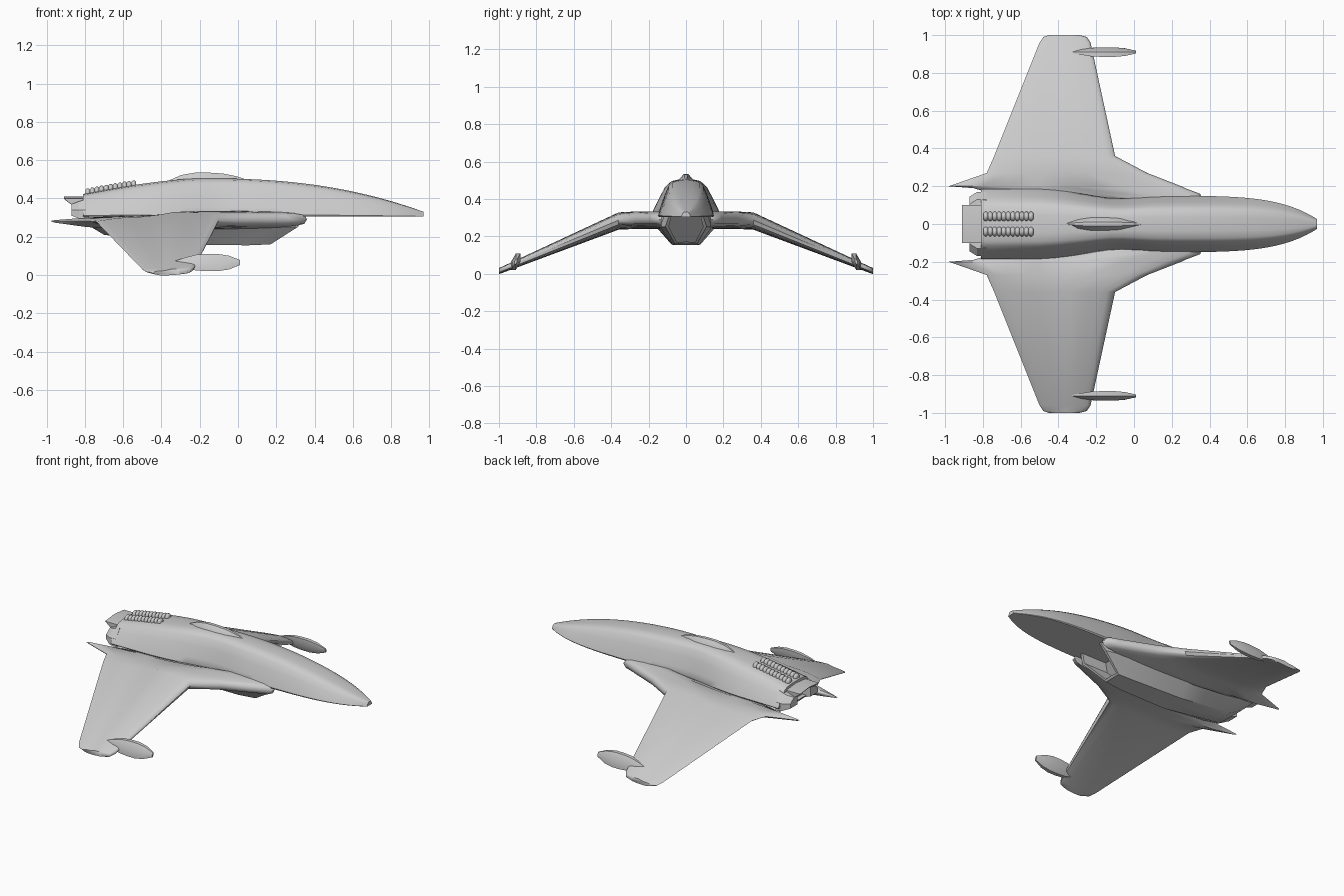
import bpy, bmesh, math
from mathutils import Vector

cube = bpy.data.objects.get("Cube")
if cube:
    bpy.data.objects.remove(cube)

# Single hull colour
shade = (0.6, 0.6, 0.6, 1)
hull_grey = bpy.data.materials.new("hull grey")
hull_grey.use_nodes = True
hull_grey.diffuse_color = shade
hull_grey.node_tree.nodes["Principled BSDF"].inputs["Base Color"].default_value = shade


def loft(name, rings, angle, mirror=False, inset=None, depth=None):
    """Skin closed rings; inset and depth hollow out the first end."""
    bm = bmesh.new()
    loops = [[bm.verts.new(point) for point in ring] for ring in rings]
    for first, second in zip(loops, loops[1:]):
        for i in range(len(first)):
            bm.faces.new((first[i - 1], first[i], second[i], second[i - 1]))
    opening = bm.faces.new(loops[0])
    bm.faces.new(loops[-1])
    bmesh.ops.recalc_face_normals(bm, faces=bm.faces)
    if inset:
        bmesh.ops.inset_region(bm, faces=[opening], thickness=inset)
        floor = bmesh.ops.extrude_discrete_faces(bm, faces=[opening])["faces"][0]
        bmesh.ops.translate(bm, verts=floor.verts, vec=Vector((depth, 0, 0)))
    mesh = bpy.data.meshes.new(name)
    bm.to_mesh(mesh)
    bm.free()
    mesh.materials.append(hull_grey)
    part = bpy.data.objects.new(name, mesh)
    bpy.context.collection.objects.link(part)
    if mirror:
        part.modifiers.new("mirror", "MIRROR").use_axis = (False, True, False)
    bpy.ops.object.select_all(action="DESELECT")
    bpy.context.view_layer.objects.active = part
    part.select_set(True)
    bpy.ops.object.shade_smooth_by_angle(angle=math.radians(angle))


def symmetric(half):
    """Complete a half ring that starts and ends on the centre plane."""
    return half + [(x, -y, z) for x, y, z in reversed(half[1:-1])]


def circle(count):
    """Cosine and sine pairs around a circle."""
    angles = [math.tau * i / count for i in range(count)]
    return [(math.cos(a), math.sin(a)) for a in angles]


def spread(start, end, count):
    """Evenly spaced values, both ends included."""
    return [start + (end - start) * i / (count - 1) for i in range(count)]


def ramp(value):
    """Smooth step from zero to one."""
    value = min(1, max(0, value))
    return value * value * (3 - 2 * value)


# Upper fuselage: blunt nose, narrow waist, broad rear, sloping straight sides
def hull_top(x):
    nose = max(0, (x + 0.18) / 1.15)
    tail = max(0, (-0.2 - x) / 0.6)
    return 0.33 + 0.175 * (1 - nose ** 2.4) - 0.08 * tail ** 1.5


def hull_width(x):
    nose = max(0, (x + 0.18) / 1.15)
    waist = math.exp(-((x + 0.08) / 0.13) ** 2)
    return 0.025 + 0.125 * (1 - nose ** 6) - 0.015 * waist + 0.035 * ramp((-0.12 - x) / 0.4)


def hull_ring(x):
    base, width = 0.305, hull_width(x)
    height = hull_top(x) - base
    sides = [(0.97, 0), (1, 0.05), (0.93, 0.25), (0.77, 0.6), (0.63, 0.86), (0.5, 0.96), (0.25, 1)]
    half = [(x, width * across, base + height * up) for across, up in sides]
    return symmetric([(x, 0, base)] + half + [(x, 0, base + height)])


loft("fuselage", [hull_ring(0.97 - 1.78 * t ** 1.3) for t in spread(0, 1, 30)], 40)


# Belly with raked intake: top x, rake length, upper width, lower width, bottom height
def belly_ring(x, rake, upper, lower, bottom):
    return symmetric([(x, 0, 0.32), (x, upper * 0.8, 0.32),
                      (x - rake * 0.2, upper, 0.22 + bottom * 0.2),
                      (x - rake, lower, bottom), (x - rake, 0, bottom)])


belly = [belly_ring(0.35, 0.18, 0.11, 0.06, 0.16), belly_ring(0.2, 0.15, 0.14, 0.07, 0.155),
         belly_ring(-0.3, 0, 0.16, 0.08, 0.16), belly_ring(-0.7, 0, 0.17, 0.07, 0.21),
         belly_ring(-0.8, 0, 0.16, 0.06, 0.27)]
loft("belly_intake", belly, 30, inset=0.018, depth=-0.18)


# Drooping wings: flat shelf at the root, then a straight slope to the tip
def wing_ring(span, leading, trailing):
    drop = max(0, span - 0.35)
    top, bottom = 0.338 - 0.47 * drop, 0.245 - 0.377 * drop
    middle, half = (top + bottom) / 2, (top - bottom) / 2
    ring = []
    for along, up in circle(24):
        chord = (1 - along) / 2
        bulge = math.copysign(abs(up) ** 0.5, up)
        if up > 0:
            bulge *= 1 - 0.5 * ramp((chord - 0.35) / 0.25)
        bulge *= min(1, 0.3 + 3.5 * (1 - chord))
        ring.append((leading + (trailing - leading) * chord, span, middle + half * (bulge - 0.2 * chord)))
    return ring


wing = [wing_ring(0.13, 0.36, -0.4), wing_ring(0.16, 0.35, -0.75), wing_ring(0.19, 0.27, -0.85),
        wing_ring(0.2, 0.25, -0.98), wing_ring(0.27, 0.07, -0.78), wing_ring(0.36, -0.1, -0.74),
        wing_ring(0.96, -0.23, -0.5), wing_ring(0.99, -0.25, -0.48), wing_ring(1, -0.29, -0.45)]
loft("wing", wing, 50, mirror=True)

# Wingtip pods: leaning six-sided spindles
fullness = [0.3, 0.8, 1, 1, 0.9, 0.55, 0.1]
pod = []
for x, full in zip(spread(0.01, -0.34, len(fullness)), fullness):
    pod.append([(x, 0.91 + full * (0.025 * along - 0.015 * up), 0.065 + 0.052 * full * up)
                for along, up in circle(6)])
loft("wingtip_pod", pod, 30, mirror=True)

# Dorsal fairing: slim ridge over the waist
fullness = [0.1, 0.6, 0.9, 1, 1, 0.75, 0.1]
fairing = []
for x, full in zip(spread(0.07, -0.37, len(fullness)), fullness):
    width, top = 0.033 * full, 0.485 + 0.05 * full
    fairing.append(symmetric([(x, 0, 0.46), (x, width * 1.5, 0.46), (x, width, top - 0.025),
                              (x, width / 3, top), (x, 0, top)]))
loft("dorsal_fairing", fairing, 30)


# Raked exhaust nozzle with an overhanging hood and an open rear
def nozzle_ring(x):
    hood, lip = x - 0.08, x - 0.03
    return symmetric([(hood, 0, 0.41), (hood, 0.1, 0.4), (lip, 0.1, 0.36),
                      (x, 0.08, 0.3), (x, 0, 0.3)])


loft("exhaust_nozzle", [nozzle_ring(-0.83), nozzle_ring(-0.7)], 20, inset=0.015, depth=0.09)


# Tapered side housings flanking the nozzle
def housing_ring(x, width, height):
    inner, low, high = 0.07, 0.34 - height, 0.34 + height
    return [(x, inner, low), (x, width, low), (x, width, 0.34),
            (x, width - 0.04, high), (x, inner, high)]


loft("nozzle_side", [housing_ring(-0.87, 0.145, 0.03), housing_ring(-0.83, 0.17, 0.045),
                     housing_ring(-0.78, 0.17, 0.06)], 25, mirror=True)

# Ribbed exhaust rows on the rear deck
for number, x in enumerate(spread(-0.785, -0.545, 11), start=1):
    height = hull_top(x)
    rib = []
    for shift in spread(-0.013, 0.013, 4):
        radius = 0.025 if abs(shift) < 0.01 else 0.016
        rib.append([(x + shift, 0.04 + radius * along, height + radius * up)
                    for along, up in circle(12)])
    loft(f"exhaust_rib_{number}", rib, 50, mirror=True)
